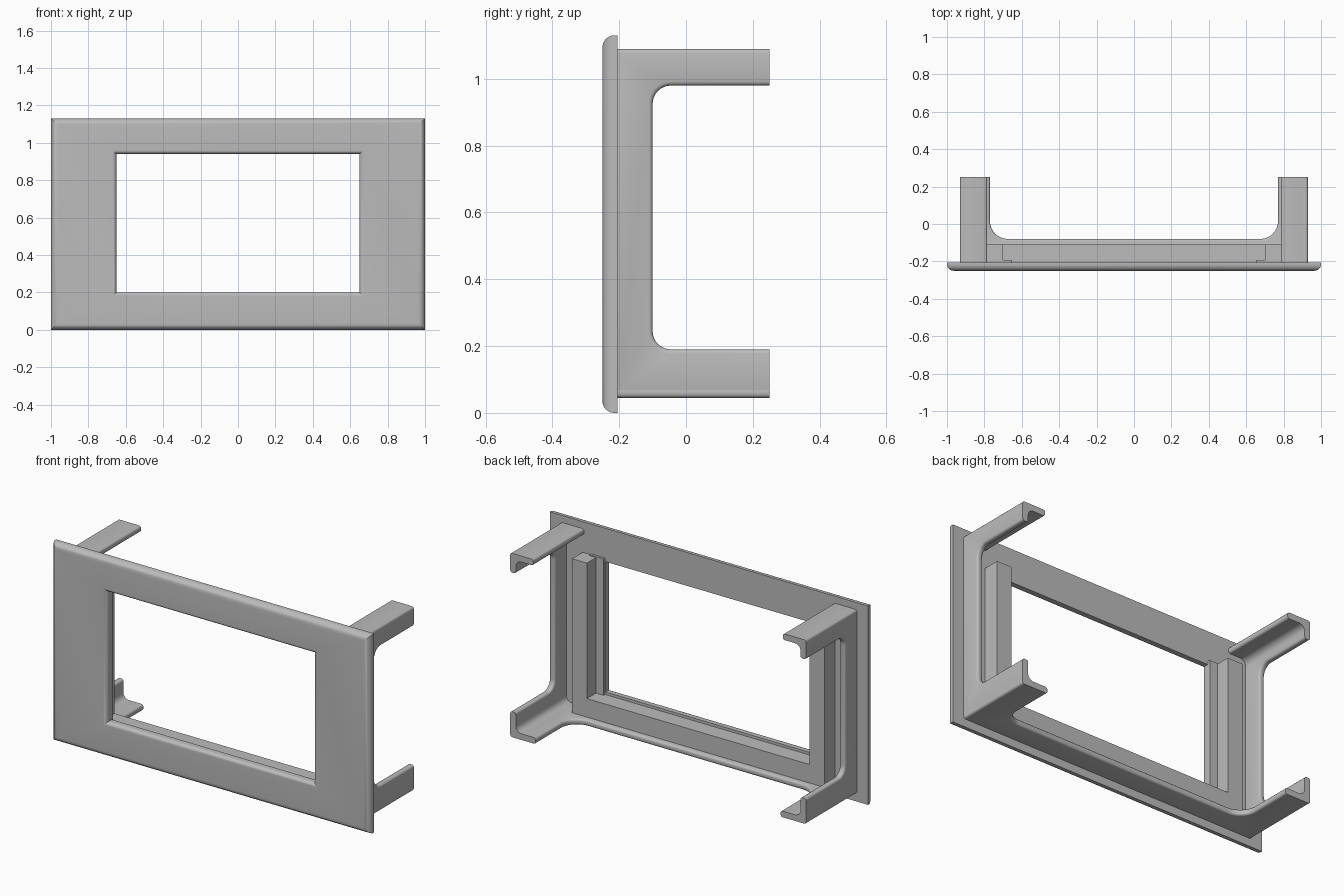
import bpy, bmesh, math
from mathutils import Vector

if "Cube" in bpy.data.objects:
    bpy.data.objects.remove(bpy.data.objects["Cube"], do_unlink=True)

grey = bpy.data.materials.new("light grey plastic")
grey.use_nodes = True
colour = (0.5, 0.5, 0.5, 1)
grey.diffuse_color = colour
grey.node_tree.nodes["Principled BSDF"].inputs["Base Color"].default_value = colour

BACK = -0.205    # rear face of the bezel
END = 0.25       # rear end of the arms
WIDE = 0.93      # outer half width of the housing
LOW, HIGH = 0.045, 1.09
WALL = 0.035


def finish(name, bm):
    bmesh.ops.recalc_face_normals(bm, faces=bm.faces)
    mesh = bpy.data.meshes.new(name)
    bm.to_mesh(mesh)
    bm.free()
    obj = bpy.data.objects.new(name, mesh)
    bpy.context.collection.objects.link(obj)
    mesh.materials.append(grey)
    bpy.ops.object.select_all(action='DESELECT')
    obj.select_set(True)
    bpy.context.view_layer.objects.active = obj
    bpy.ops.object.shade_smooth_by_angle(angle=math.radians(35))
    return obj


def prism(name, points, place, start, stop, soft=0.0):
    """Extrude a 2D outline; place(u, v, w) maps it into space."""
    bm = bmesh.new()
    rings = [[bm.verts.new(place(u, v, w)) for u, v in points] for w in (start, stop)]
    bm.faces.new(rings[0])
    bm.faces.new(rings[1][::-1])
    count = len(points)
    for i in range(count):
        j = (i + 1) % count
        bm.faces.new((rings[0][i], rings[0][j], rings[1][j], rings[1][i]))
    bmesh.ops.recalc_face_normals(bm, faces=bm.faces)
    if soft:
        # the cut arm ends and the edges hidden at the bezel stay sharp
        edges = [e for e in bm.edges if e.calc_face_angle(0) > 0.6
                 and not all(v.co.y > END - 0.001 for v in e.verts)
                 and not all(v.co.y < BACK + 0.001 for v in e.verts)]
        bmesh.ops.bevel(bm, geom=edges, offset=soft, segments=3, profile=0.5,
                        affect='EDGES', clamp_overlap=True)
    return finish(name, bm)


def box(name, x, y, z, soft=0.0):
    outline = [(x[0], y[0]), (x[1], y[0]), (x[1], y[1]), (x[0], y[1])]
    return prism(name, outline, Vector_xy, z[0], z[1], soft)


def Vector_xy(u, v, w):
    return Vector((u, v, w))


def arc(cu, cv, r, a, b, steps=8):
    return [(cu + r * math.cos(math.radians(a + (b - a) * i / steps)),
             cv + r * math.sin(math.radians(a + (b - a) * i / steps)))
            for i in range(steps + 1)]


# Bezel: rectangular rings swept from the outer rear edge to the window
def bezel():
    bm = bmesh.new()
    outer, inner = (1.0, 0.0, 1.13), (0.65, 0.2, 0.94)
    r, s = 0.035, 0.022
    sections = [(outer, 0, BACK)]
    sections += [(outer, r + u, -0.25 + r + v) for u, v in arc(0, 0, r, 180, 270)]
    sections += [(inner, -s + u, -0.25 + s + v) for u, v in arc(0, 0, s, 270, 360)]
    sections += [(inner, 0, BACK)]
    rings = []
    for (x, low, high), d, y in sections:
        rings.append([bm.verts.new(p) for p in (
            (-x + d, y, low + d), (x - d, y, low + d),
            (x - d, y, high - d), (-x + d, y, high - d))])
    for a, b in zip(rings, rings[1:] + rings[:1]):
        for i in range(4):
            j = (i + 1) % 4
            bm.faces.new((a[i], a[j], b[j], b[i]))
    return finish("bezel", bm)


bezel()

# Floor wall with two arms, rounded where they meet
tip = 0.77
r = 0.095
floor_edge = -0.08
right_half = arc(tip - r, floor_edge + r, r, 270, 360)
floor = [(-WIDE, BACK), (WIDE, BACK), (WIDE, END), (tip, END)]
floor += right_half[::-1] + [(-u, v) for u, v in right_half]
floor += [(-tip, END), (-WIDE, END)]
prism("floor_wall", floor, Vector_xy, LOW, LOW + WALL, 0.012)

# C-shaped side outline with rounded inner corners
edge, arm_low, arm_high, r = -0.1, 0.19, 0.98, 0.055
side = [(BACK, LOW), (END, LOW), (END, arm_low)]
side += arc(edge + r, arm_low + r, r, 270, 180)
side += arc(edge + r, arm_high - r, r, 180, 90)
side += [(END, arm_high), (END, HIGH), (BACK, HIGH)]

for name, s in (("left", 1), ("right", -1)):
    def span(a, b):
        return tuple(sorted((s * a, s * b)))

    prism(name + "_side_wall", side, lambda u, v, w: Vector((w, u, v)),
          *span(WIDE - WALL, WIDE), soft=0.012)
    box(name + "_top_arm", span(0.785, WIDE), (BACK, END), (HIGH - WALL, HIGH), 0.012)

    # Coves inside the L-shaped arms
    c = 0.035
    for level, z, up in (("lower", LOW + WALL, 1), ("upper", HIGH - WALL, -1)):
        x = WIDE - WALL
        cove = [(x + 0.005, -0.005)] + arc(x - c, c, c, 270, 360, 6)
        prism(name + "_" + level + "_cove", cove,
              lambda u, v, w: Vector((s * u, w, z + up * v)), BACK, END)

    # Mounting post beside the window, and the thin lip behind it
    box(name + "_post", span(0.70, 0.793), (BACK, -0.11), (LOW + 0.01, 0.955))
    box(name + "_window_lip", span(0.652, 0.74), (BACK, -0.192), (0.15, 0.96))

# Bar joining the posts below the window
box("lower_bar", (-0.75, 0.75), (BACK, -0.11), (LOW + 0.01, 0.185))
